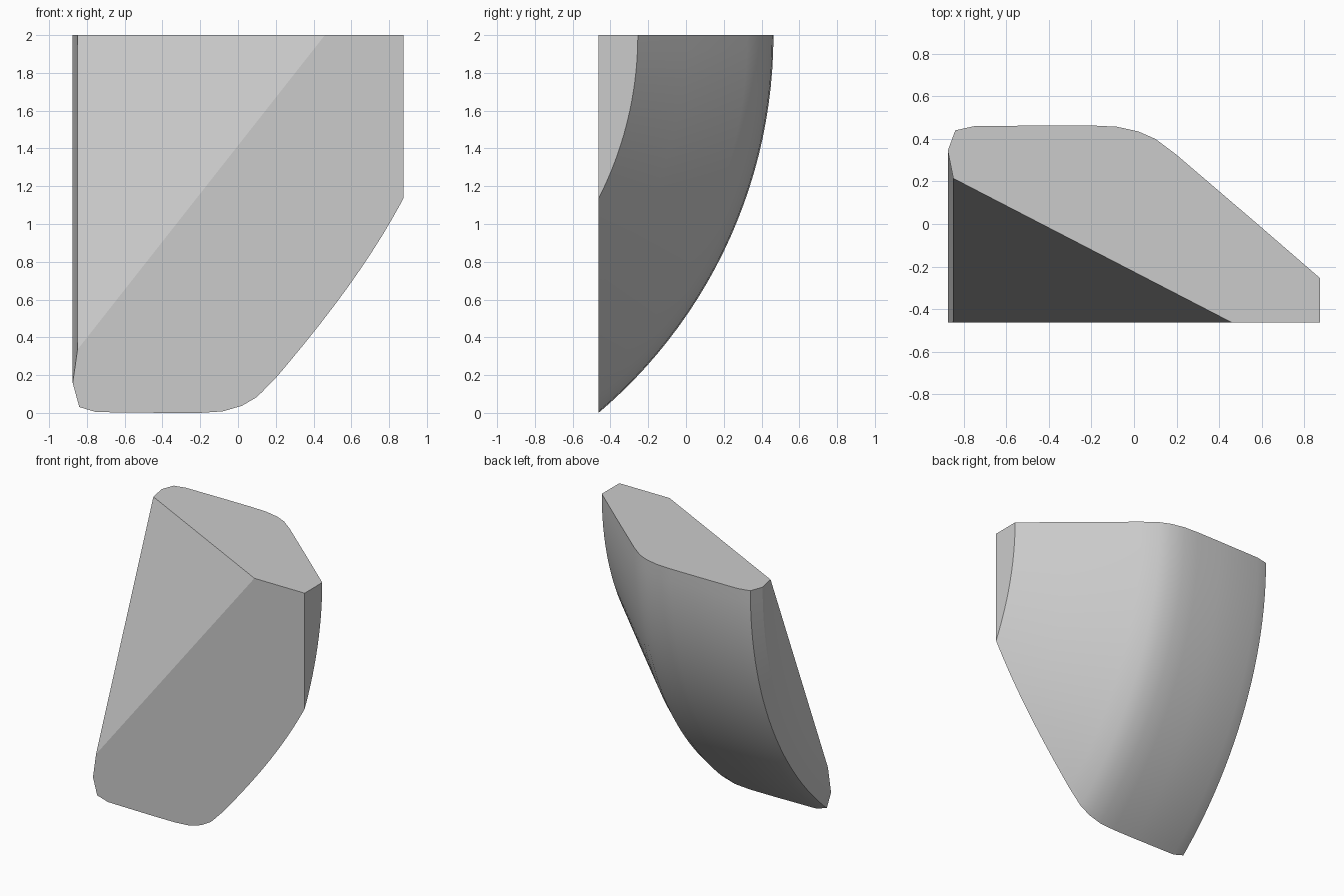
import bpy, bmesh, math
from mathutils import Vector

cube = bpy.data.objects.get("Cube")
if cube:
    bpy.data.objects.remove(cube, do_unlink=True)

# Light grey material
grey = bpy.data.materials.new("light_grey")
grey.use_nodes = True
colour = (0.6, 0.6, 0.6, 1)
grey.diffuse_color = colour
grey.node_tree.nodes["Principled BSDF"].inputs["Base Color"].default_value = colour

FRONT, TOP = -0.463, 2.0
AXIS = Vector((0, -2.16, TOP))

# Top outline (x, y), swept about a horizontal axis to give the curved back
outline = [(-0.85, -0.8), (-0.85, 0.22), (-0.875, 0.345), (-0.84, 0.44),
           (-0.75, 0.46), (-0.4, 0.463), (-0.2, 0.463), (-0.08, 0.457),
           (0.02, 0.435), (0.1, 0.4), (0.2, 0.325), (0.58, 0.0),
           (0.875, -0.255), (0.875, -0.8)]

bm = bmesh.new()
verts = [bm.verts.new((x, y, TOP)) for x, y in outline]
edges = [bm.edges.new((a, b)) for a, b in zip(verts, verts[1:] + verts[:1])]
bmesh.ops.spin(bm, geom=verts + edges, cent=AXIS, axis=(1, 0, 0),
               angle=-math.radians(54), steps=27)


def close_holes():
    rim = [e for e in bm.edges if e.is_boundary]
    bmesh.ops.holes_fill(bm, edges=rim, sides=0)


def slice_off(point, normal):
    """Remove everything on the normal's side and cap the cut."""
    bmesh.ops.bisect_plane(bm, geom=bm.verts[:] + bm.edges[:] + bm.faces[:],
                           dist=1e-5, plane_co=point, plane_no=normal,
                           clear_outer=True)
    close_holes()


close_holes()

# Flat front face
slice_off(Vector((0, FRONT, 0)), Vector((0, -1, 0)))

# Slanted corner facet
a = Vector((-0.85, 0.215, TOP))
b = Vector((0.46, FRONT, TOP))
c = Vector((-0.85, FRONT, 0.335))
slice_off(a, (c - a).cross(b - a))

bmesh.ops.recalc_face_normals(bm, faces=bm.faces[:])
mesh = bpy.data.meshes.new("curved_block")
bm.to_mesh(mesh)
bm.free()
mesh.materials.append(grey)

block = bpy.data.objects.new("curved_block", mesh)
bpy.context.collection.objects.link(block)
bpy.context.view_layer.objects.active = block
block.select_set(True)
bpy.ops.object.shade_smooth_by_angle(angle=math.radians(30))
